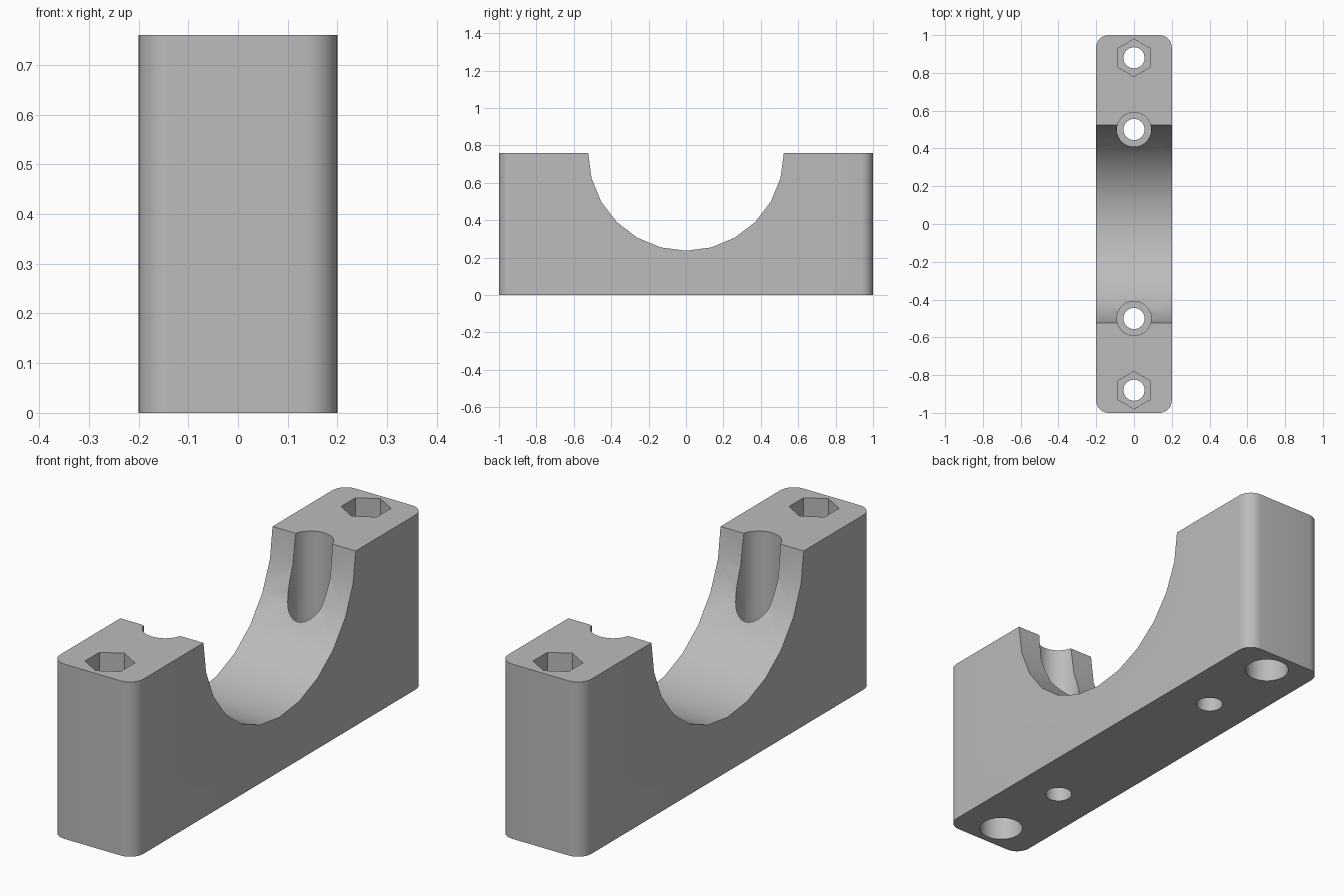
import bpy
import bmesh
from math import cos, sin, pi, radians

cube = bpy.data.objects.get("Cube")
if cube:
    bpy.data.objects.remove(cube, do_unlink=True)

HALF_X, HALF_Y, HEIGHT, CORNER = 0.2, 1.0, 0.76, 0.065

grey = bpy.data.materials.new("plain grey")
grey.use_nodes = True
colour = (0.5, 0.5, 0.5, 1)
grey.diffuse_color = colour
grey.node_tree.nodes["Principled BSDF"].inputs["Base Color"].default_value = colour


def prism(name, outline, low, high, axis="z"):
    """Extrude an outline along z, or along x with the outline in y and z."""
    place = (lambda a, b, c: (a, b, c)) if axis == "z" else (lambda a, b, c: (c, a, b))
    bm = bmesh.new()
    base = bm.faces.new([bm.verts.new(place(a, b, low)) for a, b in outline])
    grown = bmesh.ops.extrude_face_region(bm, geom=[base])["geom"]
    top = [v for v in grown if isinstance(v, bmesh.types.BMVert)]
    bmesh.ops.translate(bm, verts=top, vec=place(0, 0, high - low))
    bmesh.ops.recalc_face_normals(bm, faces=bm.faces)
    mesh = bpy.data.meshes.new(name)
    bm.to_mesh(mesh)
    bm.free()
    mesh.materials.append(grey)
    obj = bpy.data.objects.new(name, mesh)
    bpy.context.collection.objects.link(obj)
    return obj


def ring(a, b, radius, sides, start=0.0):
    return [(a + radius * cos(start + 2 * pi * i / sides),
             b + radius * sin(start + 2 * pi * i / sides)) for i in range(sides)]


# Block with rounded upright corners
outline = []
for k, (sx, sy) in enumerate([(1, 1), (-1, 1), (-1, -1), (1, -1)]):
    for i in range(9):
        t = (k + i / 8) * pi / 2
        outline.append((sx * (HALF_X - CORNER) + CORNER * cos(t),
                        sy * (HALF_Y - CORNER) + CORNER * sin(t)))
block = prism("clamp_block", outline, 0, HEIGHT)

# Half-round saddle across the block
cutters = [prism("saddle_cutter", ring(0, HEIGHT, 0.523, 24), -0.5, 0.5, "x")]

# Screw holes, the same at both ends
for side in (-1, 1):
    outer, inner = side * 0.88, side * 0.5
    cutters += [
        prism("bolt_hole_cutter", ring(0, outer, 0.056, 32), -0.1, 0.9),
        prism("nut_pocket_cutter", ring(0, outer, 0.099, 6, pi / 2), 0.6, 0.9),
        prism("bolt_head_cutter", ring(0, outer, 0.091, 32), -0.1, 0.15),
        prism("mount_hole_cutter", ring(0, inner, 0.056, 32), -0.1, 0.9),
        prism("mount_head_cutter", ring(0, inner, 0.091, 32), 0.15, 0.9),
    ]

for cutter in cutters:
    cutter.hide_render = True
    cut = block.modifiers.new(cutter.name, "BOOLEAN")
    cut.operation = "DIFFERENCE"
    cut.solver = "EXACT"
    cut.object = cutter

# Bake the cuts and drop the cutters
graph = bpy.context.evaluated_depsgraph_get()
baked = bpy.data.meshes.new_from_object(block.evaluated_get(graph))
block.modifiers.clear()
block.data = baked
baked.materials.clear()
baked.materials.append(grey)
for cutter in cutters:
    bpy.data.objects.remove(cutter, do_unlink=True)

bpy.ops.object.select_all(action="DESELECT")
block.select_set(True)
bpy.context.view_layer.objects.active = block
bpy.ops.object.shade_smooth_by_angle(angle=radians(30))
